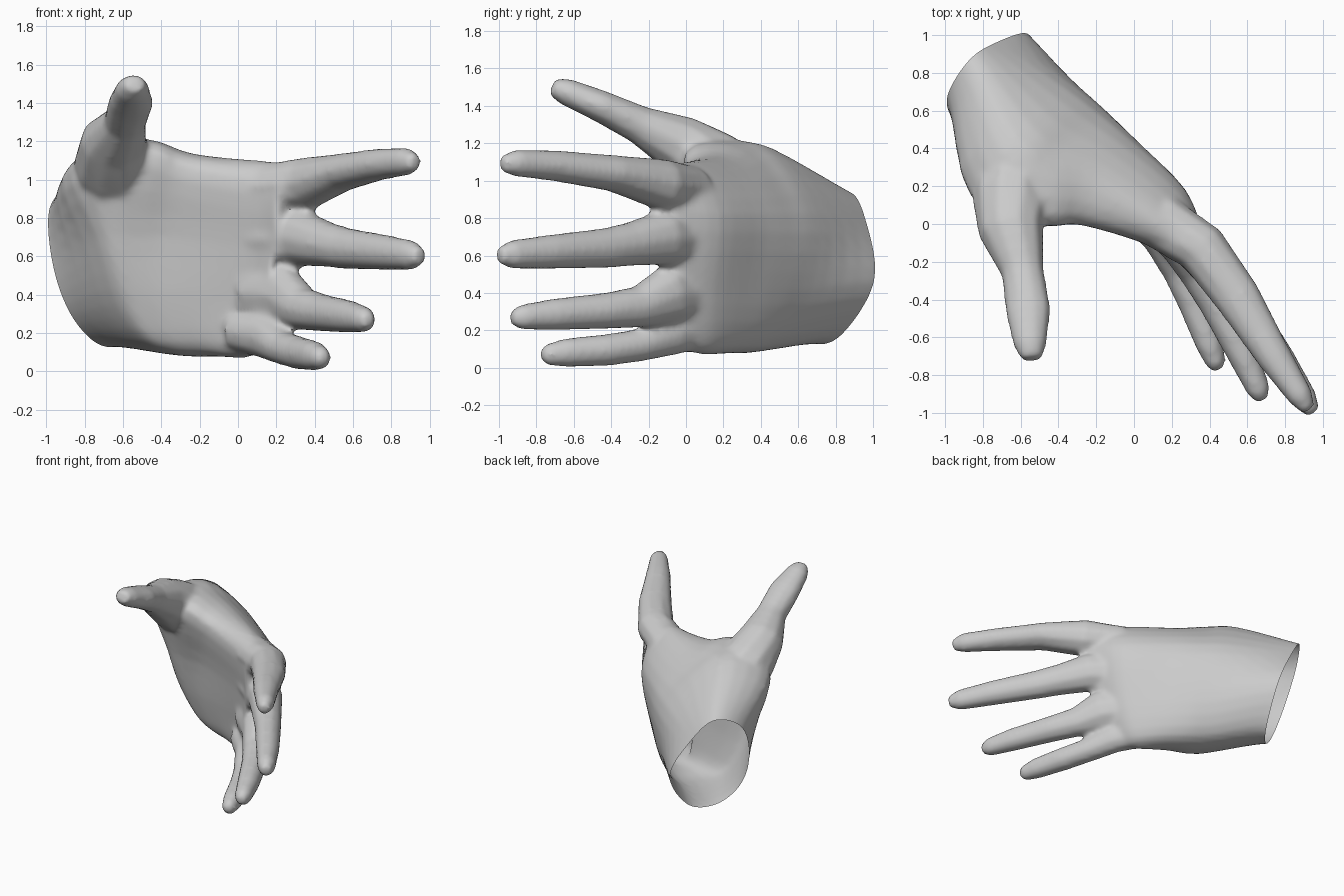
import bpy, bmesh, math
from mathutils import Vector

cube = bpy.data.objects.get("Cube")
if cube:
    bpy.data.objects.remove(cube, do_unlink=True)

skin = bpy.data.materials.new("plain_grey")
skin.use_nodes = True
skin.diffuse_color = (0.6, 0.6, 0.6, 1)
skin.node_tree.nodes["Principled BSDF"].inputs["Base Color"].default_value = (0.6, 0.6, 0.6, 1)

WRIST_NORMAL = Vector((-0.73, 0.62, -0.30)).normalized()
WRIST_POINT = Vector((-0.79, 0.77, 0.54))
STEPS = 4
bm = bmesh.new()


def curve_through(points, closed):
    """Smooth curve that passes through every point."""
    n = len(points)

    def at(i):
        return points[i % n] if closed else points[max(0, min(i, n - 1))]

    out = []
    for i in range(n if closed else n - 1):
        a, b, c, d = at(i - 1), at(i), at(i + 1), at(i + 2)
        for k in range(STEPS):
            t = k / STEPS
            out.append(b + (c - a) * (t / 2) + (a * 2 - b * 5 + c * 4 - d) * (t * t / 2)
                       + (b * 3 - a - c * 3 + d) * (t ** 3 / 2))
    return out if closed else out + [points[-1]]


def loft(loops):
    """Skin a closed shell over matching loops of points."""
    rings = [[bm.verts.new(p) for p in loop] for loop in loops]
    n = len(rings[0])
    for a, b in zip(rings, rings[1:]):
        for i in range(n):
            j = (i + 1) % n
            bm.faces.new((a[i], a[j], b[j], b[i]))
    bm.faces.new(rings[0][::-1])
    bm.faces.new(rings[-1])


def digit(stations, sides=10):
    """Tapered finger through stations (x, y, z, side radius, up radius)."""
    pts = [Vector(s[:3]) for s in stations]
    loops = []
    for k, s in enumerate(stations):
        along = (pts[min(k + 1, len(pts) - 1)] - pts[max(k - 1, 0)]).normalized()
        side = along.cross(Vector((0, 0, 1))).normalized()
        up = side.cross(along)
        ring = [2 * math.pi * i / sides for i in range(sides)]
        loops.append([pts[k] + side * s[3] * math.cos(t) + up * s[4] * math.sin(t) for t in ring])
    loft(loops)


# Palm: loops run back, thumb side, palm side, little finger side
palm = [[Vector(p) for p in loop] for loop in (
    [(-.55, 1, .46), (-.72, .96, .78), (-.86, .86, .95), (-.98, .68, .85),
     (-.97, .58, .54), (-.88, .57, .29), (-.72, .65, .14), (-.57, .8, .17)],
    [(-.25, .67, .42), (-.34, .7, .82), (-.62, .45, 1.18), (-.87, .17, 1.06),
     (-.74, .15, .7), (-.64, .21, .35), (-.48, .28, .13), (-.33, .52, .12)],
    [(-.1, .52, .42), (-.17, .57, .82), (-.43, .33, 1.17), (-.48, 0, 1.15),
     (-.53, .09, .7), (-.47, .14, .33), (-.35, .2, .11), (-.18, .41, .11)],
    [(.03, .38, .42), (0, .43, .82), (-.2, .25, 1.11), (-.27, 0, 1.08),
     (-.32, .06, .7), (-.28, .09, .35), (-.2, .14, .11), (-.05, .3, .11)],
    [(.22, .15, .42), (.27, .18, .82), (.16, .02, 1.09), (.08, -.11, 1.0),
     (.05, -.06, .65), (0, 0, .35), (-.02, .05, .1), (.1, .14, .11)],
    [(.27, -.03, .42), (.37, -.05, .84), (.3, -.13, 1.07), (.22, -.2, .98),
     (.19, -.17, .6), (.1, -.1, .35), (.08, -.06, .12), (.15, .02, .13)],
)]
palm.insert(0, [p + WRIST_NORMAL * 0.15 for p in palm[0]])
rows = [curve_through(loop, True) for loop in palm]
loft(zip(*[curve_through(column, False) for column in zip(*rows)]))

# Index, middle, ring and little fingers
digit([(.13, .02, .96, .15, .12), (.36, -.13, .98, .14, .14), (.55, -.39, 1.04, .125, .1),
       (.74, -.7, 1.08, .095, .085), (.88, -.91, 1.095, .07, .075), (.925, -.985, 1.09, .04, .045)])
digit([(.13, .04, .69, .14, .15), (.33, -.12, .695, .13, .15), (.47, -.3, .66, .11, .12),
       (.57, -.43, .64, .1, .11), (.77, -.72, .62, .088, .095),
       (.905, -.93, .605, .07, .08), (.95, -1.0, .6, .04, .045)])
digit([(.08, .06, .41, .13, .15), (.24, -.09, .395, .12, .16), (.34, -.25, .325, .105, .115),
       (.44, -.42, .305, .098, .1), (.58, -.7, .285, .083, .088), (.66, -.88, .27, .065, .07),
       (.68, -.935, .265, .035, .04)])
digit([(.0, .08, .21, .11, .11), (.14, -.07, .185, .1, .12), (.24, -.25, .12, .09, .09),
       (.32, -.42, .095, .088, .088), (.4, -.64, .08, .075, .08), (.435, -.74, .07, .055, .06),
       (.445, -.775, .07, .03, .035)])
# Thumb
digit([(-.63, .42, .9, .16, .2), (-.65, .14, 1.08, .21, .2), (-.65, -.04, 1.2, .175, .16),
       (-.59, -.25, 1.3, .115, .105), (-.56, -.46, 1.4, .122, .088), (-.55, -.64, 1.475, .09, .075),
       (-.54, -.715, 1.505, .055, .05)])

bmesh.ops.recalc_face_normals(bm, faces=bm.faces)
mesh = bpy.data.meshes.new("hand")
bm.to_mesh(mesh)
bm.free()
hand = bpy.data.objects.new("hand", mesh)
bpy.context.collection.objects.link(hand)
bpy.context.view_layer.objects.active = hand
hand.select_set(True)

# Fuse the parts into one skin and soften the webs
fuse = hand.modifiers.new("fuse", "REMESH")
fuse.mode = "VOXEL"
fuse.voxel_size = 0.018
soften = hand.modifiers.new("soften", "SMOOTH")
soften.factor = 0.5
soften.iterations = 10
for name in ("fuse", "soften"):
    bpy.ops.object.modifier_apply(modifier=name)

# Cut the wrist flat and leave it open
bm = bmesh.new()
bm.from_mesh(hand.data)
bmesh.ops.bisect_plane(bm, geom=bm.verts[:] + bm.edges[:] + bm.faces[:], dist=1e-5,
                       plane_co=WRIST_POINT, plane_no=WRIST_NORMAL, clear_outer=True)
bm.to_mesh(hand.data)
bm.free()
hand.data.materials.clear()
hand.data.materials.append(skin)
bpy.ops.object.shade_smooth_by_angle(angle=math.radians(60))
